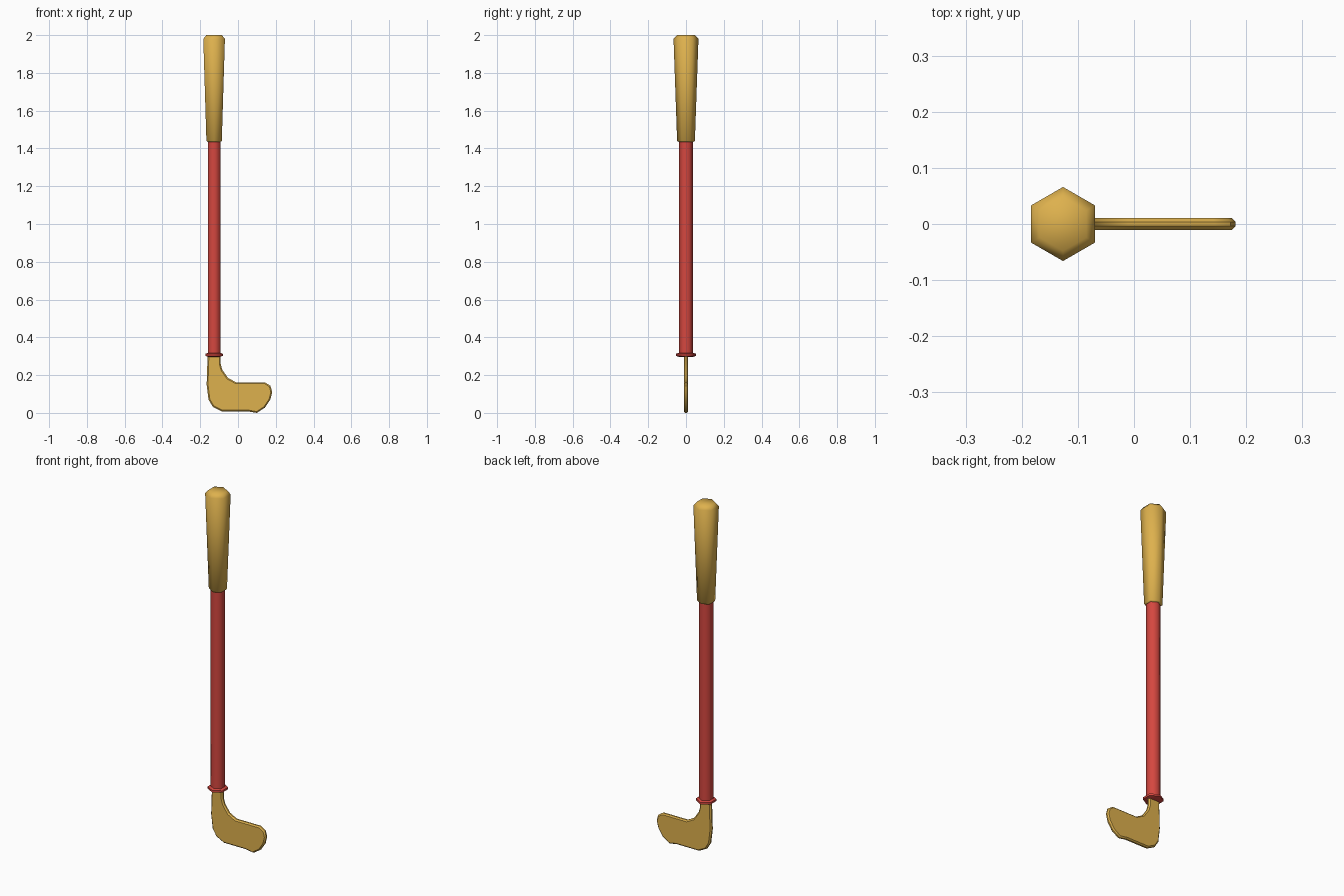
import bpy, bmesh, math

if "Cube" in bpy.data.objects:
    bpy.data.objects.remove(bpy.data.objects["Cube"])

CX = -0.1265  # shaft axis


def material(name, rgb):
    m = bpy.data.materials.new(name)
    m.diffuse_color = (*rgb, 1)
    m.use_nodes = True
    m.node_tree.nodes["Principled BSDF"].inputs["Base Color"].default_value = m.diffuse_color
    return m


gold = material("gold", (0.73, 0.44, 0.075))
red = material("red", (0.66, 0.063, 0.05))


def finish(name, bm, mat, angle):
    bmesh.ops.recalc_face_normals(bm, faces=bm.faces[:])
    me = bpy.data.meshes.new(name)
    bm.to_mesh(me)
    bm.free()
    me.materials.append(mat)
    ob = bpy.data.objects.new(name, me)
    bpy.context.collection.objects.link(ob)
    bpy.ops.object.select_all(action='DESELECT')
    ob.select_set(True)
    bpy.context.view_layer.objects.active = ob
    bpy.ops.object.shade_smooth_by_angle(angle=math.radians(angle))
    return ob


def hex_lathe(name, profile, mat):
    """Six-sided turned part from (radius, z) pairs, capped at both ends."""
    bm = bmesh.new()
    rings = []
    for r, z in profile:
        angles = [math.radians(90 + 60 * i) for i in range(6)]
        rings.append([bm.verts.new((CX + r * math.cos(a), r * math.sin(a), z)) for a in angles])
    for a, b in zip(rings, rings[1:]):
        for i in range(6):
            j = (i + 1) % 6
            bm.faces.new((a[i], a[j], b[j], b[i]))
    bm.faces.new(rings[0])
    bm.faces.new(rings[-1])
    return finish(name, bm, mat, 65)


# Grip, shaft and collar
hex_lathe("grip", [(0.040, 1.435), (0.047, 1.44), (0.066, 1.98), (0.048, 2.0)], gold)
hex_lathe("shaft", [(0.038, 0.30), (0.038, 1.45)], red)
hex_lathe("collar", [(0.038, 0.297), (0.053, 0.302), (0.053, 0.313), (0.038, 0.318)], red)

# Flat club head: outline in x and z, extruded, rim chamfered
outline = [(-0.161, 0.305), (-0.166, 0.15), (-0.156, 0.07), (-0.133, 0.032), (-0.085, 0.008),
           (0.053, 0.008), (0.10, 0.0), (0.143, 0.028), (0.171, 0.07), (0.181, 0.11),
           (0.172, 0.143), (0.143, 0.162), (-0.01, 0.162), (-0.053, 0.185),
           (-0.083, 0.228), (-0.092, 0.26), (-0.092, 0.305)]
bm = bmesh.new()
face = bm.faces.new([bm.verts.new((x, -0.011, z)) for x, z in outline])
ext = bmesh.ops.extrude_face_region(bm, geom=[face])
for v in ext["geom"]:
    if isinstance(v, bmesh.types.BMVert):
        v.co.y = 0.011
rim = [e for e in bm.edges if abs(e.verts[0].co.y - e.verts[1].co.y) < 1e-5]
bmesh.ops.recalc_face_normals(bm, faces=bm.faces[:])
bmesh.ops.bevel(bm, geom=rim, offset=0.007, segments=1, affect='EDGES')
finish("club_head", bm, gold, 35)
